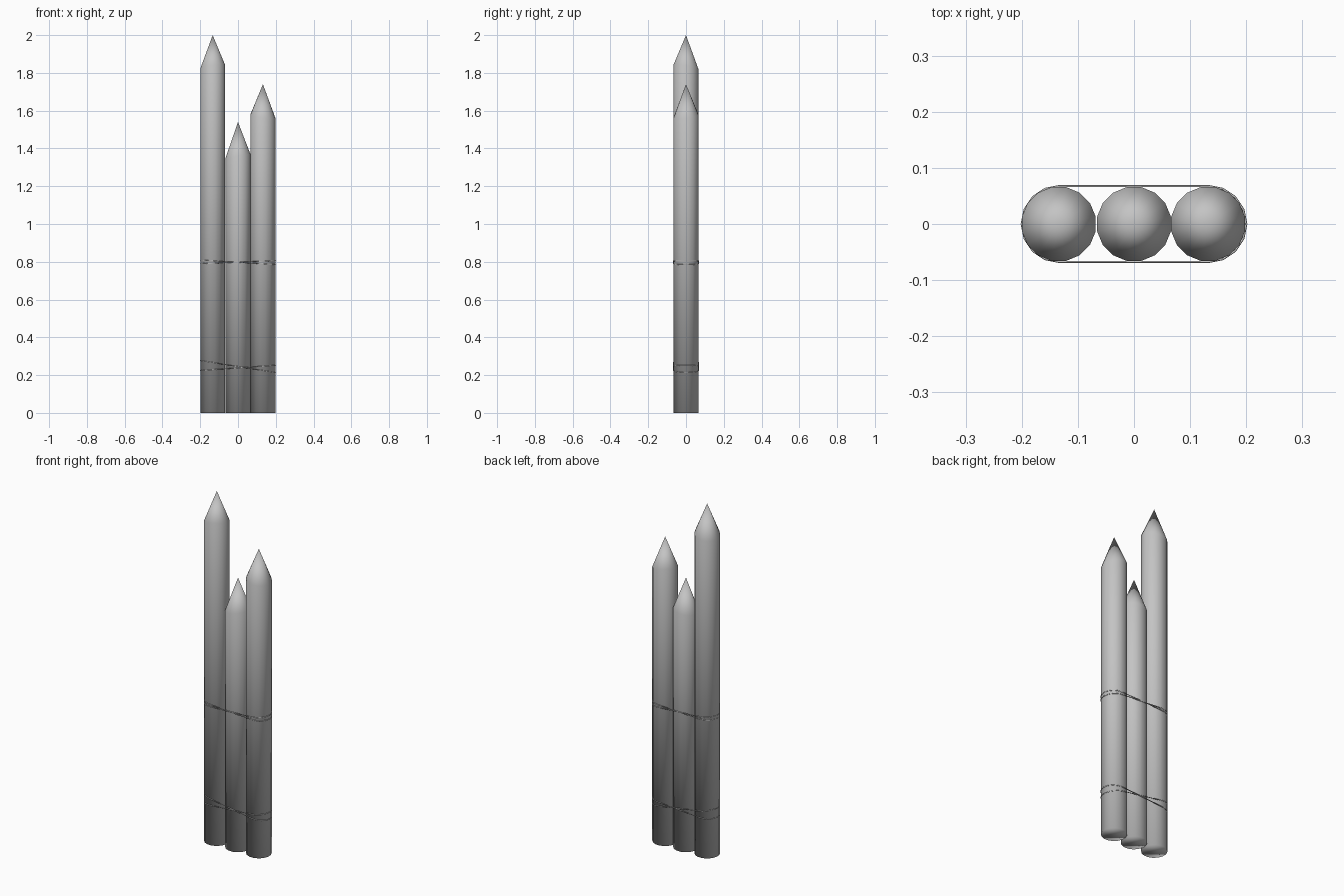
import bpy, bmesh
from math import sin, cos, pi

cube = bpy.data.objects.get("Cube")
if cube:
    bpy.data.objects.remove(cube)

R = 0.067       # post radius
SIDES = 16


def material(name, colour):
    mat = bpy.data.materials.new(name)
    mat.use_nodes = True
    mat.diffuse_color = colour
    mat.node_tree.nodes["Principled BSDF"].inputs["Base Color"].default_value = colour
    return mat


grey = material("plain grey", (0.55, 0.55, 0.55, 1))


def post(name, x, shoulder, tip, slope_x, slope_y):
    """Round stake with a slightly skewed shoulder and a sharpened point."""
    bm = bmesh.new()
    low, high = [], []
    for i in range(SIDES):
        a = 2 * pi * (i + 0.5) / SIDES
        px, py = R * cos(a), R * sin(a)
        low.append(bm.verts.new((px, py, 0)))
        high.append(bm.verts.new((px, py, shoulder + slope_x * px + slope_y * py)))
    apex = bm.verts.new((0, 0, tip))
    for i in range(SIDES):
        j = (i + 1) % SIDES
        bm.faces.new((low[i], low[j], high[j], high[i]))
        bm.faces.new((high[i], high[j], apex))
    bm.faces.new(low[::-1])
    for f in bm.faces:
        f.smooth = True
    mesh = bpy.data.meshes.new(name)
    bm.to_mesh(mesh)
    bm.free()
    mesh.materials.append(grey)
    obj = bpy.data.objects.new(name, mesh)
    obj.location.x = x
    bpy.context.collection.objects.link(obj)


def rope(name, z, slope):
    """Thin tilted binding that runs around all three posts."""
    curve = bpy.data.curves.new(name, "CURVE")
    curve.dimensions = "3D"
    curve.bevel_depth = 0.002
    curve.bevel_resolution = 1
    steps = 8
    points = []
    for side in (1, -1):
        for k in range(steps + 1):
            a = -pi / 2 + pi * k / steps
            x = side * (0.133 + R * cos(a))
            points.append((x, side * (R + 0.0005) * sin(a), z + slope * x, 1))
    spline = curve.splines.new("POLY")
    spline.points.add(len(points) - 1)
    for p, co in zip(spline.points, points):
        p.co = co
    spline.use_cyclic_u = True
    curve.materials.append(grey)
    bpy.context.collection.objects.link(bpy.data.objects.new(name, curve))


# Three sharpened stakes side by side
post("right_post", -0.134, 1.83, 2.0, 0.15, -0.18)
post("middle_post", 0, 1.36, 1.54, 0.15, 0)
post("left_post", 0.132, 1.57, 1.74, -0.15, 0.12)

# Two crossed turns of rope at each height
rope("upper_rope_a", 0.797, -0.06)
rope("upper_rope_b", 0.798, 0.04)
rope("lower_rope_a", 0.245, -0.16)
rope("lower_rope_b", 0.238, 0.07)
